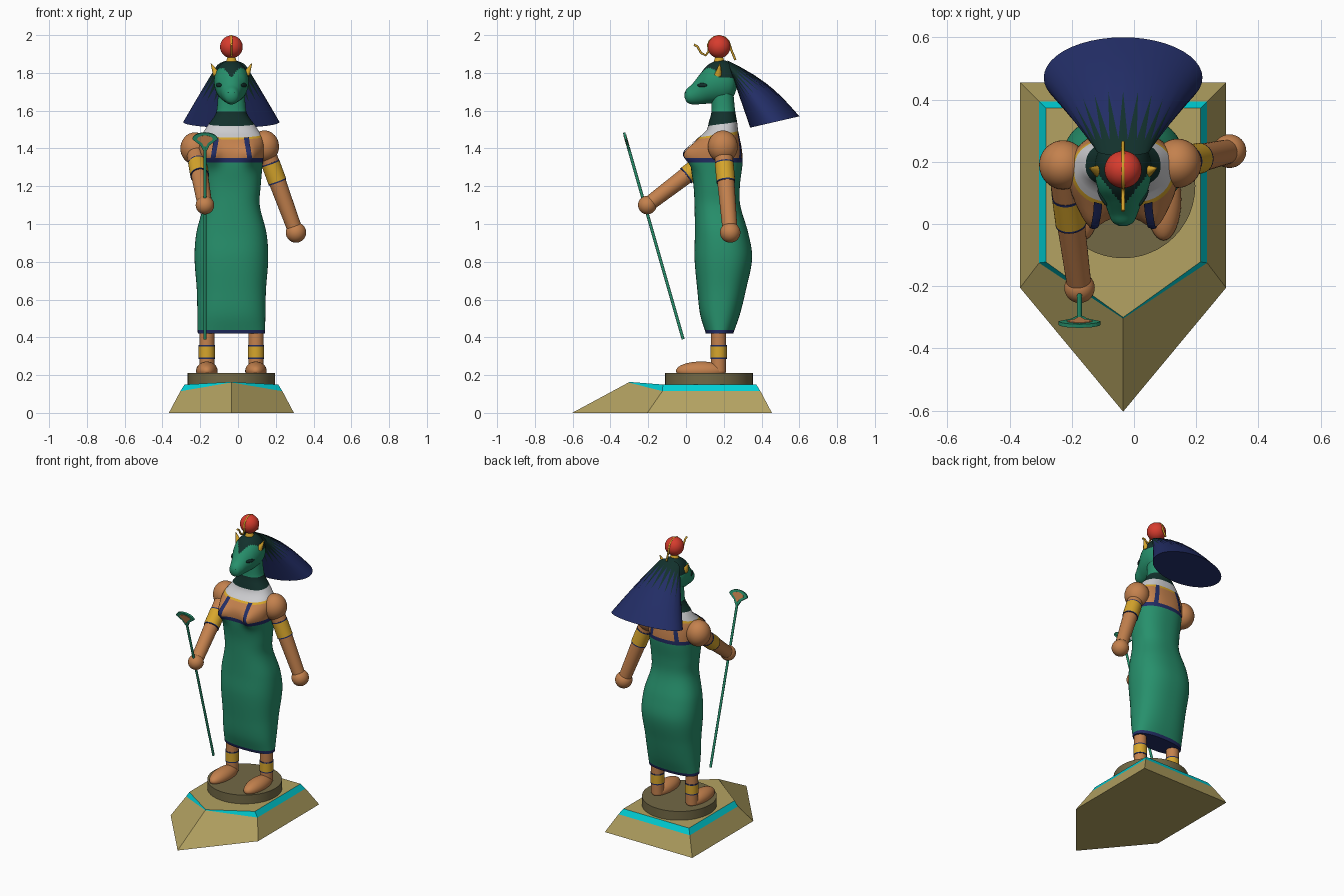
import bpy, bmesh, math
from mathutils import Vector, Matrix

if "Cube" in bpy.data.objects:
    bpy.data.objects.remove(bpy.data.objects["Cube"])

COL = {"green": (.02, .28, .15), "skin_brown": (.55, .22, .075), "navy": (.016, .026, .13),
       "dark_teal": (.006, .03, .025), "gold": (.68, .38, .025), "red": (.68, .045, .027),
       "sand": (.45, .36, .12), "dark_sand": (.17, .14, .06), "pale_grey": (.6, .6, .62),
       "cyan": (0, .62, .66)}
MAT = {}
for k, c in COL.items():
    MAT[k] = bpy.data.materials.new(k)
    MAT[k].diffuse_color = (*c, 1)
CX, TAU = -.035, 2 * math.pi
smooth_parts = []


def finish(name, bm, mats, smooth=True):
    bmesh.ops.recalc_face_normals(bm, faces=bm.faces[:])
    me = bpy.data.meshes.new(name)
    bm.to_mesh(me)
    bm.free()
    for m in mats:
        me.materials.append(MAT[m])
    ob = bpy.data.objects.new(name, me)
    bpy.context.collection.objects.link(ob)
    if smooth:
        smooth_parts.append(ob)
    return ob


def loft(name, rings, mats, pick=lambda i, c: 0, closed=True, caps=True, smooth=True):
    """Skin a list of point rings; pick(ring index, face centre) gives the material."""
    bm = bmesh.new()
    vs = [[bm.verts.new(p) for p in r] for r in rings]
    n = len(rings[0])
    for i in range(len(vs) - 1):
        for j in range(n if closed else n - 1):
            k = (j + 1) % n
            f = bm.faces.new((vs[i][j], vs[i][k], vs[i + 1][k], vs[i + 1][j]))
            f.material_index = pick(i, f.calc_center_median())
    if caps:
        for i, r in ((0, vs[0]), (len(vs) - 2, vs[-1])):
            f = bm.faces.new(r)
            f.material_index = pick(i, f.calc_center_median())
    return finish(name, bm, mats, smooth)


def tube(name, a, b, r0, r1, mat, seg=32):
    a, b = Vector(a), Vector(b)
    d = b - a
    m = Matrix.Translation((a + b) / 2) @ d.to_track_quat('Z', 'Y').to_matrix().to_4x4()
    bm = bmesh.new()
    bmesh.ops.create_cone(bm, cap_ends=True, segments=seg, radius1=r0, radius2=r1,
                          depth=d.length, matrix=m)
    return finish(name, bm, [mat])


def ball(name, c, s, mat, yaw=0, floor=None):
    bm = bmesh.new()
    m = Matrix.Translation(c) @ Matrix.Rotation(yaw, 4, 'Z') @ Matrix.Diagonal((*s, 1))
    bmesh.ops.create_uvsphere(bm, u_segments=32, v_segments=20, radius=1, matrix=m)
    if floor is not None:
        for v in bm.verts:
            v.co.z = max(v.co.z, floor)
    return finish(name, bm, [mat])


def band(name, a, b, t0, t1, r):
    """Gold bracelet with navy rims on the limb from a to b."""
    a, b = Vector(a), Vector(b)
    e = (b - a).normalized() * .007
    p, q = a.lerp(b, t0), a.lerp(b, t1)
    tube(name, p, q, r, r, "gold")
    tube(name + "_rim_top", p - e, p, r, r, "navy")
    tube(name + "_rim_low", q, q + e, r, r, "navy")


def interp(keys, v):
    """Smooth interpolation through rows keyed by their first column."""
    i = max(0, min(len(keys) - 2, sum(k[0] <= v for k in keys) - 1))
    a, b = keys[i], keys[i + 1]
    p, q = keys[max(i - 1, 0)], keys[min(i + 2, len(keys) - 1)]
    h = b[0] - a[0]
    t = (v - a[0]) / h
    out = []
    for c in range(1, len(a)):
        m0, m1 = (b[c] - p[c]) / (b[0] - p[0]) * h, (q[c] - a[c]) / (q[0] - a[0]) * h
        out.append((2*t**3 - 3*t*t + 1) * a[c] + (t**3 - 2*t*t + t) * m0
                   + (3*t*t - 2*t**3) * b[c] + (t**3 - t*t) * m1)
    return out


# plinth: pointed block with a cyan band, then the round disc
def penta(hw, yc, yb, tip, z, ztip):
    return [(CX, tip, ztip), (CX + hw, yc, z), (CX + hw, yb, z), (CX - hw, yb, z), (CX - hw, yc, z)]


loft("plinth", [penta(.331, -.205, .455, -.603, 0, 0), penta(.27, -.125, .394, -.304, .115, .161),
                penta(.248, -.122, .372, -.3, .15, .164)], ["sand", "cyan"],
     lambda i, c: 1 if i == 1 and c.z < .149 else 0, smooth=False)
tube("disc", (CX, .122, .14), (CX, .122, .21), .232, .232, "dark_sand", 48)

# body: one lofted skin, coloured by height  (z, half width, front y, back y)
BODY = [(.42, .178, .105, .25), (.52, .18, .075, .285), (.65, .183, .06, .317), (.82, .195, .045, .35),
        (.95, .186, .047, .33), (1.1, .15, .045, .287), (1.2, .155, .04, .285), (1.33, .167, .022, .3),
        (1.4, .175, .025, .295), (1.45, .17, .06, .285), (1.5, .14, .112, .275), (1.53, .12, .118, .272),
        (1.57, .09, .13, .265), (1.6, .078, .135, .26), (1.7, .07, .135, .25)]
POW = 2 / 2.4


def skin(z, th):
    z += .02 * math.sin(th) * max(0, 1 - abs(z - 1.49) / .09)   # collar dips at the front
    hx, yf, yb = interp(BODY, z)
    c, s = math.cos(th), math.sin(th)
    dx = hx * math.copysign(abs(c) ** POW, c)
    y = (yf + yb) / 2 + (yb - yf) / 2 * math.copysign(abs(s) ** POW, s)
    if s < 0:
        y -= .05 * math.exp(-((abs(dx) - .105) / .045) ** 2 - ((z - 1.365) / .055) ** 2) * min(1, -s * 3)
    return Vector((CX + dx, y, z))


breaks = [.42, .44, 1.325, 1.35, 1.462, 1.475, 1.53, 1.595, 1.69]
order = ["navy", "green", "navy", "skin_brown", "gold", "pale_grey", "dark_teal", "green"]
names = list(dict.fromkeys(order))
zs, idx = [], []
for a, b, m in zip(breaks, breaks[1:], order):
    n = math.ceil((b - a) / .02)
    zs += [a + (b - a) * k / n for k in range(n)]
    idx += [names.index(m)] * n
zs.append(breaks[-1])
loft("body_and_dress", [[skin(z, TAU * j / 72) for j in range(72)] for z in zs], names,
     lambda i, c: idx[i])

# shoulder straps, thin strips lying on the skin
for side in (-1, 1):
    for front in (-1, 1):
        rows = []
        for k in range(13):
            z = 1.345 + .125 * k / 12
            row = []
            for w in (-.013, -.004, .004, .013):
                dx = .097 - .02 * k / 12 + w
                th = math.acos(min(1, dx / interp(BODY, z)[0]) ** (1 / POW))
                p = skin(z, front * (th if side > 0 else math.pi - th))
                row.append(p + Vector((0, front * .004, .003)))
            rows.append(row)
        loft("strap", rows, ["navy"], closed=False, caps=False)

# legs, anklets and feet
for side in (-1, 1):
    x = CX + side * .13
    top, low = (x, .173, .5), (x, .173, .22)
    tube("leg", low, top, .04, .04, "skin_brown")
    band("anklet", top, low, .53, .74, .043)
    ball("foot", (x, .08, .222), (.057, .133, .05), "skin_brown", floor=.208)

# arms: straight limbs with round shoulders and fists
for name, a, b, t0, t1, rh in (("left", (-.228, .19, 1.4), (-.175, -.205, 1.1), .27, .47, .049),
                               ("right", (.14, .195, 1.41), (.307, .234, .955), .2, .4, .054)):
    tube(name + "_arm", a, b, .05, .039, "skin_brown")
    ball(name + "_shoulder", a, (.077, .079, .085), "skin_brown")
    ball(name + "_fist", b, (rh, rh, rh), "skin_brown")
    band(name + "_armband", a, b, t0, t1, .0495)

# head: lofted along y  (y, centre z, half width, half height)
HEAD = [(-.007, 1.682, .012, .014), (.004, 1.68, .032, .035), (.03, 1.686, .045, .052),
        (.07, 1.711, .06, .077), (.11, 1.737, .08, .1), (.16, 1.752, .091, .112),
        (.21, 1.755, .088, .11), (.25, 1.755, .068, .082), (.27, 1.755, .03, .035)]
rings = []
for k in range(57):
    y = -.007 + .277 * k / 56
    zc, hx, hz = interp(HEAD, y)
    rings.append([(CX + hx * math.cos(TAU * j / 64), y, zc + hz * math.sin(TAU * j / 64)) for j in range(64)])
loft("head", rings, ["green", "dark_teal"],
     lambda i, c: 1 if c.z > 1.775 and abs(c.x - CX) < .75 * (c.y - .055) else 0)
for side in (-1, 1):
    ball("eye", (CX + side * .067, .085, 1.735), (.007, .03, .011), "dark_teal", -side * .5)
    ball("nostril", (CX + side * .015, .0, 1.695), (.005, .004, .003), "dark_teal")
    tube("ear", (CX + side * .078, .17, 1.79), (CX + side * .108, .18, 1.85), .02, .002, "gold", 16)

# swept-back headdress with dark spikes running into the navy
N = 44


def veil(t, j):
    u = TAU * j / N
    c, s = math.cos(u), math.sin(u)
    hx = .085 + .17 * t
    bulge = .03 * math.sin(math.pi * t) * max(0, s)
    y = .235 + .235 * t + s * (-.015 + .145 * t) + .6 * bulge
    z = 1.818 - .278 * t + s * (.048 - .018 * t) + .8 * bulge
    return (CX + hx * c, y, z)


def spike(j):
    return .5 if j % 2 else .12


rings = [[veil(spike(j) * k / 3, j) for j in range(N)] for k in range(4)]
rings += [[veil(spike(j) + (1 - spike(j)) * k / 5, j) for j in range(N)] for k in range(1, 6)]
loft("headdress", rings, ["dark_teal", "navy"], lambda i, c: 0 if i < 3 else 1)

# sun ball and the gold serpent over it
ball("sun_ball", (CX, .175, 1.938), (.06, .06, .06), "red")
path = [(.042, 1.95), (.06, 1.94), (.08, 1.905), (.105, 1.893), (.12, 1.915)]
path += [(.175 - .059 * math.cos(a), 1.938 + .057 * math.sin(a)) for a in (.2, .6, 1.1, 1.57, 2.1, 2.6)]
path += [(.24, 1.92), (.262, 1.868)]
cu = bpy.data.curves.new("serpent", 'CURVE')
cu.dimensions = '3D'
cu.bevel_depth, cu.bevel_resolution, cu.use_fill_caps = .006, 2, True
sp = cu.splines.new('POLY')
sp.points.add(len(path) - 1)
for p, (y, z) in zip(sp.points, path):
    p.co = (CX, y, z, 1)
cu.materials.append(MAT["gold"])
bpy.context.collection.objects.link(bpy.data.objects.new("serpent", cu))
tube("serpent_base", (CX, .175, 1.855), (CX, .175, 1.885), .03, .02, "gold")

# staff with a flat flower head
foot, top = Vector((-.175, -.015, .39)), Vector((-.175, -.301, 1.39))
d = (top - foot).normalized()
nrm = Vector((1, 0, 0)).cross(d)
tube("staff", foot, top + d * .02, .008, .008, "green", 12)
fan = [(-.01, 0), (-.025, .03), (-.067, .062)]
fan += [(-.067 * math.cos(math.pi * k / 10), .062 + .036 * math.sin(math.pi * k / 10)) for k in range(1, 10)]
fan += [(.067, .062), (.025, .03), (.01, 0)]
for name, k, h, mat in (("flower", 1, .006, "green"), ("flower_centre", .62, .008, "skin_brown")):
    loft(name, [[top + Vector((x * k, 0, 0)) + d * (.06 + (s - .06) * k) + nrm * w for x, s in fan]
                for w in (-h, h)], [mat], smooth=False)

# smooth shading with sharp edges kept
bpy.ops.object.select_all(action='DESELECT')
for ob in smooth_parts:
    ob.select_set(True)
bpy.context.view_layer.objects.active = smooth_parts[0]
bpy.ops.object.shade_smooth_by_angle(angle=math.radians(35))

for m in bpy.data.materials:
    if m.users and not m.is_grease_pencil:
        m.use_nodes = True
        m.node_tree.nodes["Principled BSDF"].inputs["Base Color"].default_value = m.diffuse_color
